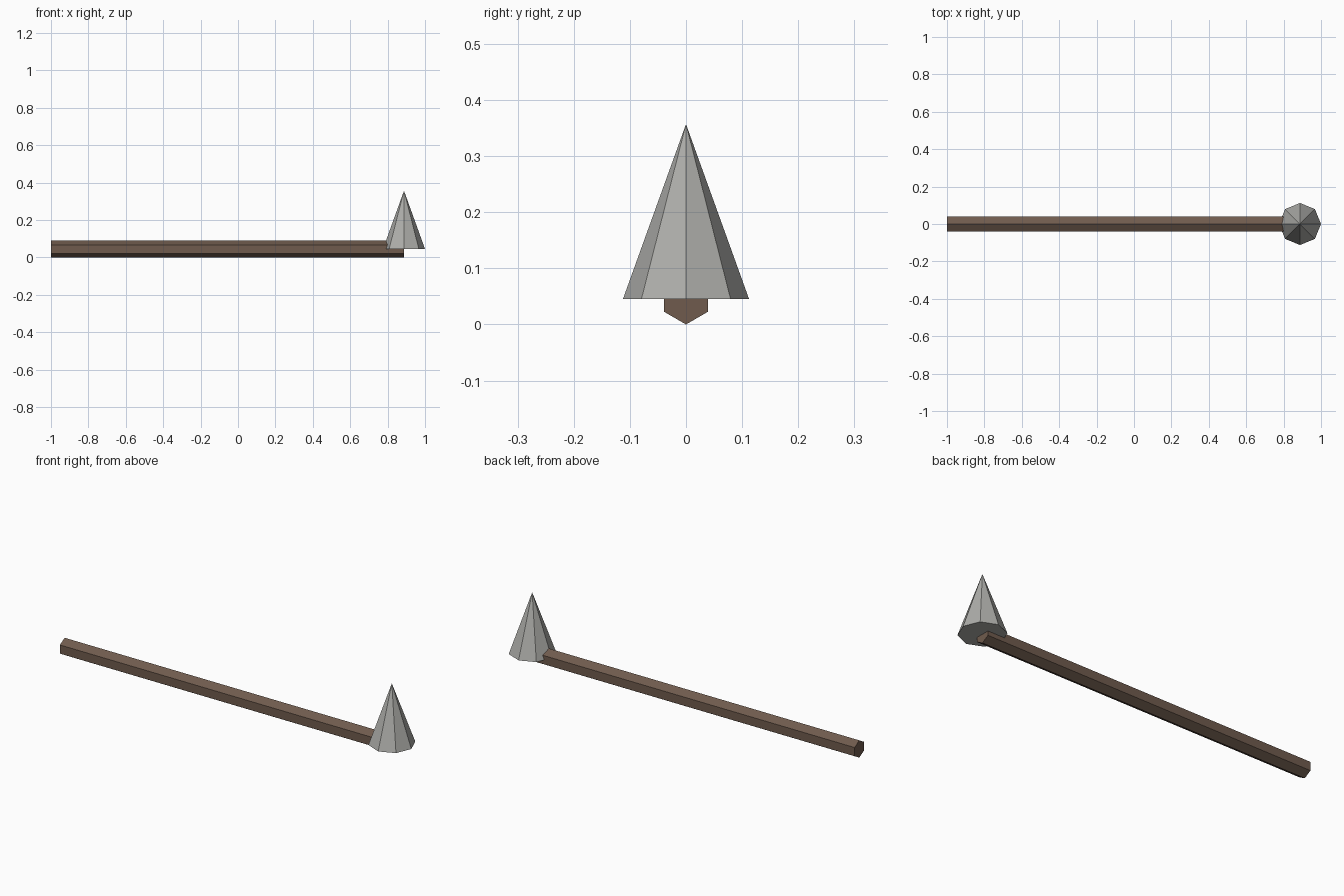
import bpy
from math import radians
from mathutils import Matrix

if "Cube" in bpy.data.objects:
    bpy.data.objects.remove(bpy.data.objects["Cube"])

HEAD_X = 0.8875   # head axis, also the end of the handle
AXIS_Z = 0.045    # handle axis height, also the base of the head


def material(name, color):
    mat = bpy.data.materials.new(name)
    mat.diffuse_color = (*color, 1.0)
    mat.use_nodes = True
    mat.node_tree.nodes["Principled BSDF"].inputs["Base Color"].default_value = mat.diffuse_color
    return mat


# Six-sided wooden handle along x, ridges at the top and bottom
handle_length = HEAD_X + 1.0
bpy.ops.mesh.primitive_cylinder_add(vertices=6, radius=0.045, depth=handle_length)
handle = bpy.context.object
handle.name = "handle"
handle.data.transform(
    Matrix.Translation(((HEAD_X - 1.0) / 2, 0, AXIS_Z))
    @ Matrix.Rotation(radians(90), 4, 'X')
    @ Matrix.Rotation(radians(90), 4, 'Y'))
handle.data.materials.append(material("dark_wood", (0.16, 0.105, 0.075)))

# Eight-sided stone spike, closed underneath, enclosing the handle tip
spike_height = 0.312
bpy.ops.mesh.primitive_cone_add(
    vertices=8, radius1=0.1125, radius2=0, depth=spike_height,
    location=(HEAD_X, 0, AXIS_Z + spike_height / 2))
spike = bpy.context.object
spike.name = "spike_head"
spike.data.materials.append(material("grey_stone", (0.42, 0.42, 0.40)))
